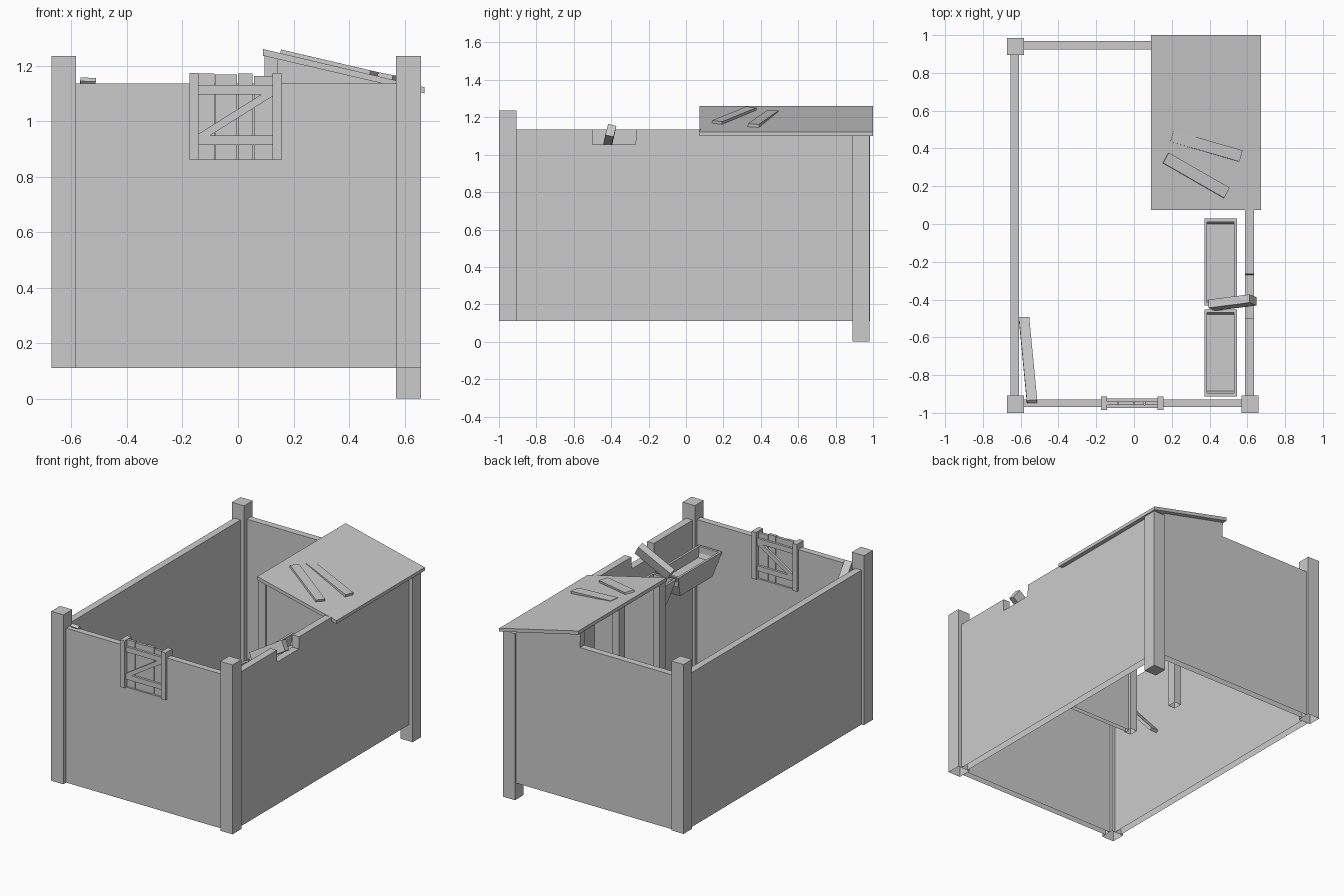
import bpy, bmesh
from mathutils import Vector, Matrix

if "Cube" in bpy.data.objects:
    bpy.data.objects.remove(bpy.data.objects["Cube"])

BASE, TOP = 0.11, 1.135          # wall bottom and top
SLOPE = -0.233                   # lean-to roof slope


def under(x):
    return 1.236 + SLOPE * (x - 0.09)


def finish(name, bm, open_bottom=False):
    bmesh.ops.recalc_face_normals(bm, faces=bm.faces[:])
    if open_bottom:
        bm.normal_update()
        zmin = min(v.co.z for v in bm.verts)
        low = [f for f in bm.faces if all(v.co.z < zmin + 1e-4 for v in f.verts)]
        bmesh.ops.delete(bm, geom=low, context='FACES_ONLY')
    me = bpy.data.meshes.new(name)
    bm.to_mesh(me)
    bm.free()
    ob = bpy.data.objects.new(name, me)
    bpy.context.collection.objects.link(ob)
    return ob


def prism(name, pts, axis, a, b, open_bottom=False):
    """Extrude a (horizontal, z) profile along 'x' or 'y' from a to b."""
    bm = bmesh.new()
    mk = (lambda p, d: (d, p[0], p[1])) if axis == 'x' else (lambda p, d: (p[0], d, p[1]))
    f = bm.faces.new([bm.verts.new(mk(p, a)) for p in pts])
    ext = bmesh.ops.extrude_face_region(bm, geom=[f], use_keep_orig=True)
    vs = [g for g in ext['geom'] if isinstance(g, bmesh.types.BMVert)]
    bmesh.ops.translate(bm, verts=vs, vec=Vector(mk((0, 0), b - a)))
    return finish(name, bm, open_bottom)


def box(name, x0, x1, y0, y1, z0, z1, open_bottom=False):
    return prism(name, [(x0, z0), (x1, z0), (x1, z1), (x0, z1)], 'y', y0, y1, open_bottom)


def beam(name, p0, p1, width, thick, up):
    """Board from p0 to p1, its broad face turned toward 'up'."""
    p0, p1 = Vector(p0), Vector(p1)
    d = (p1 - p0).normalized()
    side = Vector(up).cross(d).normalized()
    n = d.cross(side)
    m = Matrix((d * (p1 - p0).length, side * width, n * thick)).transposed().to_4x4()
    m.translation = (p0 + p1) / 2
    bm = bmesh.new()
    bmesh.ops.create_cube(bm, size=1, matrix=m)
    return finish(name, bm)


def trough(name, x0, x1, y0, y1, z0, z1):
    bm = bmesh.new()

    def ring(ix, iy, z):
        return [bm.verts.new(c) for c in ((x0 + ix, y0 + iy, z), (x1 - ix, y0 + iy, z),
                                          (x1 - ix, y1 - iy, z), (x0 + ix, y1 - iy, z))]
    rings = [ring(.03, .06, z0), ring(0, 0, z1), ring(.015, .017, z1), ring(.015, .017, z1 - .07)]
    bm.faces.new(rings[0])
    bm.faces.new(rings[-1])
    for r, s in zip(rings, rings[1:]):
        for i in range(4):
            j = (i + 1) % 4
            bm.faces.new((r[i], r[j], s[j], s[i]))
    return finish(name, bm)


# Corner posts
box("front_left_post", -.672, -.583, -1, -.907, BASE, 1.235, True)
box("front_right_post", .57, .66, -1, -.907, BASE, 1.235, True)
box("back_left_post", -.672, -.583, .895, .985, BASE, 1.235, True)
box("back_right_post", .57, .66, .89, .98, 0, 1.105)

# Walls
box("left_wall", -.655, -.608, -.907, .895, BASE, TOP, True)
prism("front_wall", [(-.583, BASE), (.57, BASE), (.57, TOP), (.14, TOP), (.14, .862),
                     (-.16, .862), (-.16, TOP), (-.583, TOP)], 'y', -.97, -.928, True)
prism("right_wall", [(-.907, BASE), (.89, BASE), (.89, 1.108), (.08, 1.108), (.08, TOP),
                     (-.265, TOP), (-.27, 1.055), (-.5, 1.055), (-.5, TOP), (-.907, TOP)],
      'x', .587, .635, True)
prism("back_wall", [(-.583, BASE), (.57, BASE), (.57, under(.57)), (.095, under(.095)),
                    (.1, TOP), (-.583, TOP)], 'y', .925, .97, True)

# Partition and posts carrying the lean-to
prism("partition_wall", [(.14, BASE), (.587, BASE), (.587, under(.587)), (.14, under(.14))],
      'y', .09, .12, True)
for nm, y in (("front", .08), ("middle", .505)):
    prism("roof_post_" + nm, [(.095, BASE), (.145, BASE), (.145, under(.145)), (.095, under(.095))],
          'y', y, y + .06, True)

# Lean-to roof with two loose planks
prism("roof", [(.09, under(.09)), (.672, under(.672)), (.672, under(.672) + .022),
               (.09, under(.09) + .024)], 'y', .073, 1)
top = lambda x: under(x) + .026
beam("roof_plank_1", (.168, .35, top(.168) + .002), (.49, .165, top(.49) + .002), .062, .018, (.23, 0, 1))
beam("roof_plank_2", (.2, .465, top(.2) - .008), (.565, .36, top(.565) + .004), .062, .018, (.23, 0, 1))

# Feeding troughs
trough("trough_front", .372, .545, -.912, -.452, .83, .98)
trough("trough_back", .372, .545, -.432, .028, .83, .98)

# Broken wall chunk fallen on the trough, and plank leaning in the corner
beam("broken_board", (.63, -.402, 1.13), (.412, -.43, 1.0), .045, .07, (0, .25, 1))
beam("leaning_plank", (-.54, -.94, 1.15), (-.582, -.5, .65), .055, .02, (0, .7, .7))

# Gate set in the front wall
for nm, x in (("left", -.175), ("right", .125)):
    box("gate_post_" + nm, x, x + .032, -.985, -.913, .86, 1.174)
planks = [(-.143, -.085, 1.172), (-.083, -.003, 1.168), (0, .052, 1.172), (.057, .125, 1.162)]
for i, (a, b, z) in enumerate(planks):
    box(f"gate_plank_{i + 1}", a, b, -.958, -.94, .862, z)
for nm, y in (("outer", -.973), ("inner", -.94)):
    for lv, z in (("top", 1.097), ("bottom", .915)):
        box(f"gate_rail_{lv}_{nm}", -.143, .125, y, y + .015, z, z + .034)
    prism("gate_brace_" + nm, [(-.143, .949), (-.1, .949), (.125, 1.09), (.125, 1.097), (.085, 1.097),
                               (-.143, .954)], 'y', y, y + .015)
